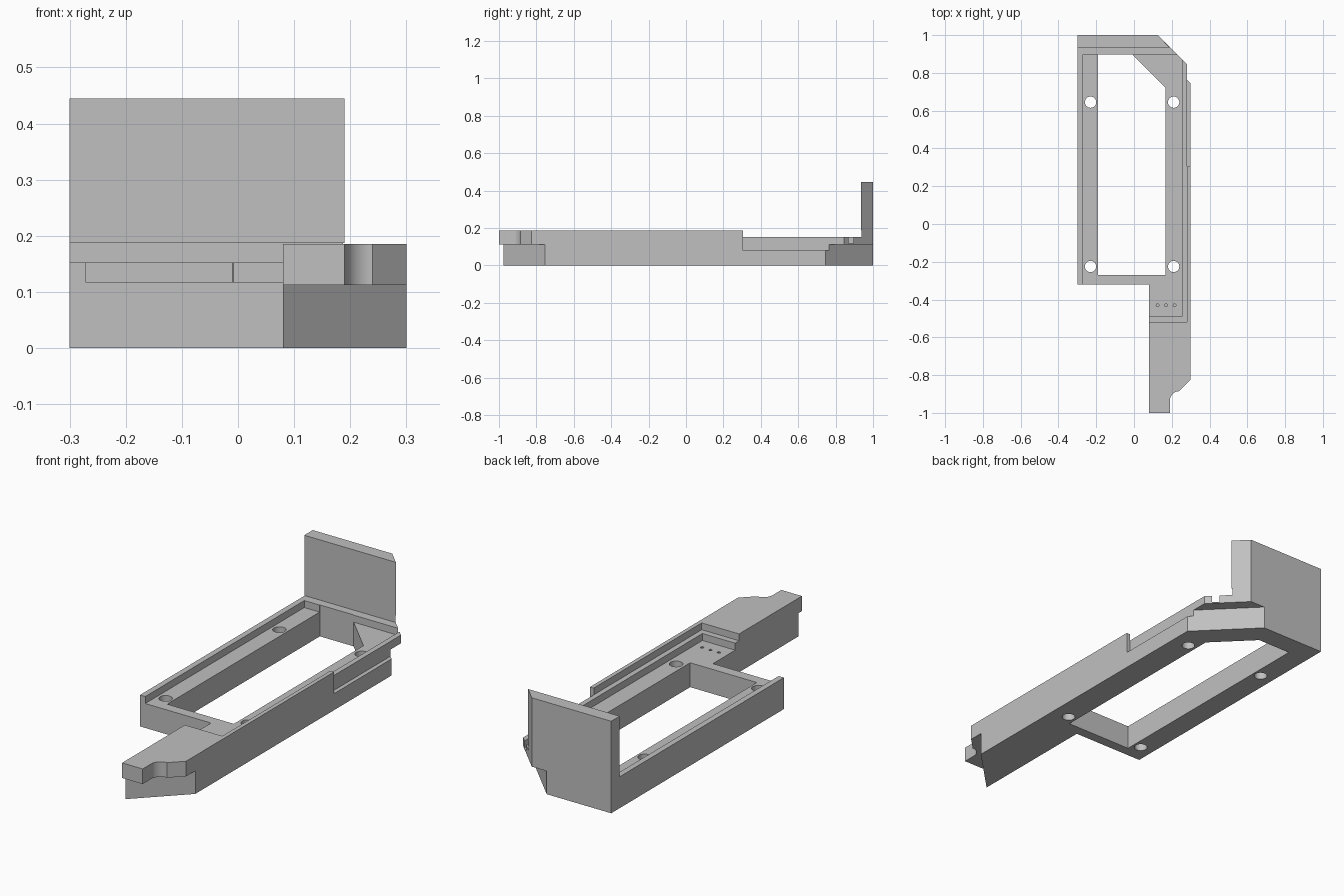
import bpy, bmesh, math

cube = bpy.data.objects.get("Cube")
if cube:
    bpy.data.objects.remove(cube, do_unlink=True)

grey = bpy.data.materials.new("plain grey")
grey.use_nodes = True
colour = (0.53, 0.53, 0.53, 1)
grey.diffuse_color = colour
grey.node_tree.nodes["Principled BSDF"].inputs["Base Color"].default_value = colour


def prism(name, outline, z0, z1):
    """Extrude a plan outline from z0 to z1."""
    bm = bmesh.new()
    base = bm.faces.new([bm.verts.new((x, y, z0)) for x, y in outline])
    top = bmesh.ops.extrude_face_region(bm, geom=[base])["geom"]
    verts = [v for v in top if isinstance(v, bmesh.types.BMVert)]
    bmesh.ops.translate(bm, verts=verts, vec=(0, 0, z1 - z0))
    bmesh.ops.recalc_face_normals(bm, faces=bm.faces)
    mesh = bpy.data.meshes.new(name)
    bm.to_mesh(mesh)
    bm.free()
    mesh.materials.append(grey)
    obj = bpy.data.objects.new(name, mesh)
    bpy.context.collection.objects.link(obj)
    return obj


def rect(x0, x1, y0, y1):
    return [(x0, y0), (x1, y0), (x1, y1), (x0, y1)]


def arc(cx, cy, r, start, end, steps):
    angles = [math.radians(start + (end - start) * i / steps) for i in range(steps + 1)]
    return [(cx + r * math.cos(a), cy + r * math.sin(a)) for a in angles]


def circle(cx, cy, r, steps):
    return arc(cx, cy, r, 0, 360, steps)[:-1]


# Full plan outline, with the scooped tip and clipped back corner
outline = [(0.08, -1), (0.19, -1)]
outline += arc(0.24, -0.935, 0.05, 180, 90, 10)
outline += [(0.3, -0.825), (0.3, 0.745), (0.28, 0.765), (0.28, 0.845),
            (0.125, 1), (-0.3, 1), (-0.3, -0.32), (0.08, -0.32)]
frame = prism("bracket_frame", outline, 0, 0.445)
bpy.context.view_layer.objects.active = frame


def cut(outline, z0, z1):
    cutter = prism("cutter", outline, z0, z1)
    cutter.hide_render = True
    mod = frame.modifiers.new("cut", 'BOOLEAN')
    mod.operation = 'DIFFERENCE'
    mod.solver = 'EXACT'
    mod.object = cutter
    bpy.ops.object.modifier_apply(modifier=mod.name)
    bpy.data.objects.remove(cutter, do_unlink=True)


# Upright back plate left standing above the frame
cut(rect(-0.5, 0.5, -1.2, 0.935), 0.185, 0.6)
# Low rim ledge, then the floor inside it
cut(rect(-0.5, 0.28, -0.52, 0.938), 0.152, 0.187)
cut(rect(-0.272, 0.255, -0.49, 0.895), 0.118, 0.3)
# Side notch
cut(rect(0.28, 0.5, 0.305, 0.93), 0.08, 0.3)
# Undercuts below the tip and the back corner
cut([(-0.045, -1.1), (0.5, -1.1), (0.5, -0.555)], -0.1, 0.112)
cut([(0.5, 0.545), (0.5, 1.2), (-0.155, 1.2)], -0.1, 0.112)
# Central opening
cut([(-0.19, -0.27), (0.167, -0.27), (0.167, 0.72), (-0.01, 0.897),
     (-0.19, 0.897)], -0.1, 0.3)
# Screw holes
for x in (-0.23, 0.21):
    for y in (-0.225, 0.645):
        cut(circle(x, y, 0.03, 24), -0.1, 0.3)
# Small blind holes
for x in (0.125, 0.17, 0.215):
    cut(circle(x, -0.43, 0.008, 10), 0.09, 0.3)

# Smooth the curved walls while keeping edges sharp
bpy.ops.object.select_all(action='DESELECT')
frame.select_set(True)
bpy.ops.object.shade_smooth_by_angle(angle=math.radians(30))
